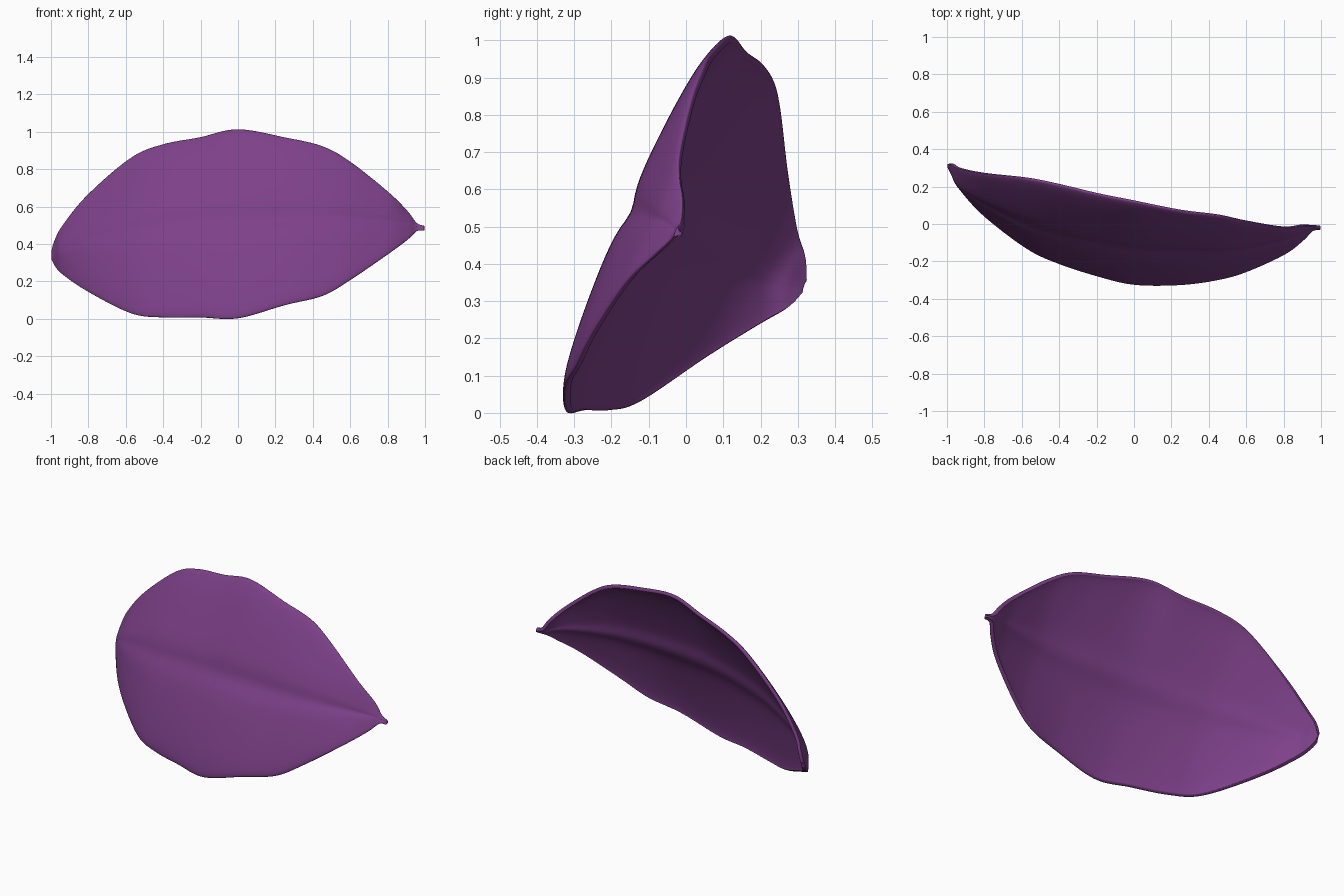
import bpy, bmesh, math
from mathutils import Vector

if "Cube" in bpy.data.objects:
    bpy.data.objects.remove(bpy.data.objects["Cube"])

# Cross-sections along the leaf: x, upper edge (y, z), midrib (y, z), lower edge (y, z)
SECTIONS = [
    (-0.990, .322, .356, .315, .34, .31, .324),
    (-0.97, .32, .42, .275, .35, .275, .284),
    (-0.93, .298, .495, .205, .37, .20, .24),
    (-0.80, .272, .655, .12, .42, .055, .15),
    (-0.57, .247, .853, .012, .47, -.12, .032),
    (-0.40, .213, .925, -.042, .495, -.20, .010),
    (-0.20, .165, .963, -.087, .518, -.265, .010),
    (0.00, .125, 1.006, -.115, .53, -.312, .005),
    (0.25, .075, .962, -.13, .535, -.314, .076),
    (0.45, .050, .915, -.133, .535, -.287, .125),
    (0.60, .018, .83, -.118, .533, -.245, .212),
    (0.80, -.016, .67, -.075, .52, -.155, .35),
    (0.90, -.006, .57, -.04, .505, -.08, .425),
    (0.95, -.010, .505, -.02, .488, -.03, .471),
    (0.997, -.018, .489, -.02, .482, -.022, .475),
]
STEPS, HALF, BULGE = 6, 14, 0.06


def catmull(a, b, c, d, t):
    return tuple(0.5 * (2*q + (r-p)*t + (2*p-5*q+4*r-s)*t*t + (3*q-p-3*r+s)*t**3)
                 for p, q, r, s in zip(a, b, c, d))


# Smoothly interpolated sections
rows = []
last = len(SECTIONS) - 1
for i in range(last):
    a, b, c, d = (SECTIONS[min(max(k, 0), last)] for k in (i-1, i, i+1, i+2))
    rows += [catmull(a, b, c, d, s / STEPS) for s in range(STEPS)]
rows.append(SECTIONS[-1])

# Leaf sheet: two halves bulging forward, with a valley at the midrib and curled-back rims
bm = bmesh.new()
grid = []
for x, ty, tz, my, mz, by, bz in rows:
    top, mid, low = Vector((x, ty, tz)), Vector((x, my, mz)), Vector((x, by, bz))
    line = []
    for j in range(-HALF, HALF + 1):
        edge = top if j > 0 else low
        t = math.sin(abs(j) / HALF * math.pi / 2)
        puff = BULGE * (edge - mid).length * (1 - math.exp(-t / .1)) * max(0, 1 - t**3) ** .5
        line.append(bm.verts.new(mid.lerp(edge, t) + puff * Vector((0, -.95, .3))))
    grid.append(line)
for r0, r1 in zip(grid, grid[1:]):
    for j in range(2 * HALF):
        bm.faces.new((r0[j], r1[j], r1[j+1], r0[j+1]))
bmesh.ops.recalc_face_normals(bm, faces=bm.faces)
mesh = bpy.data.meshes.new("leaf")
bm.to_mesh(mesh)
bm.free()
leaf = bpy.data.objects.new("leaf", mesh)
bpy.context.collection.objects.link(leaf)
mesh.polygons.foreach_set("use_smooth", [True] * len(mesh.polygons))

# Thickness with a rounded rim
solid = leaf.modifiers.new("thickness", 'SOLIDIFY')
solid.thickness = 0.02
solid.offset = 0
sub = leaf.modifiers.new("rounding", 'SUBSURF')
sub.levels = sub.render_levels = 1

# Colour
purple = bpy.data.materials.new("purple")
purple.diffuse_color = (0.205, 0.052, 0.25, 1)
purple.use_nodes = True
purple.node_tree.nodes["Principled BSDF"].inputs["Base Color"].default_value = purple.diffuse_color
mesh.materials.append(purple)
